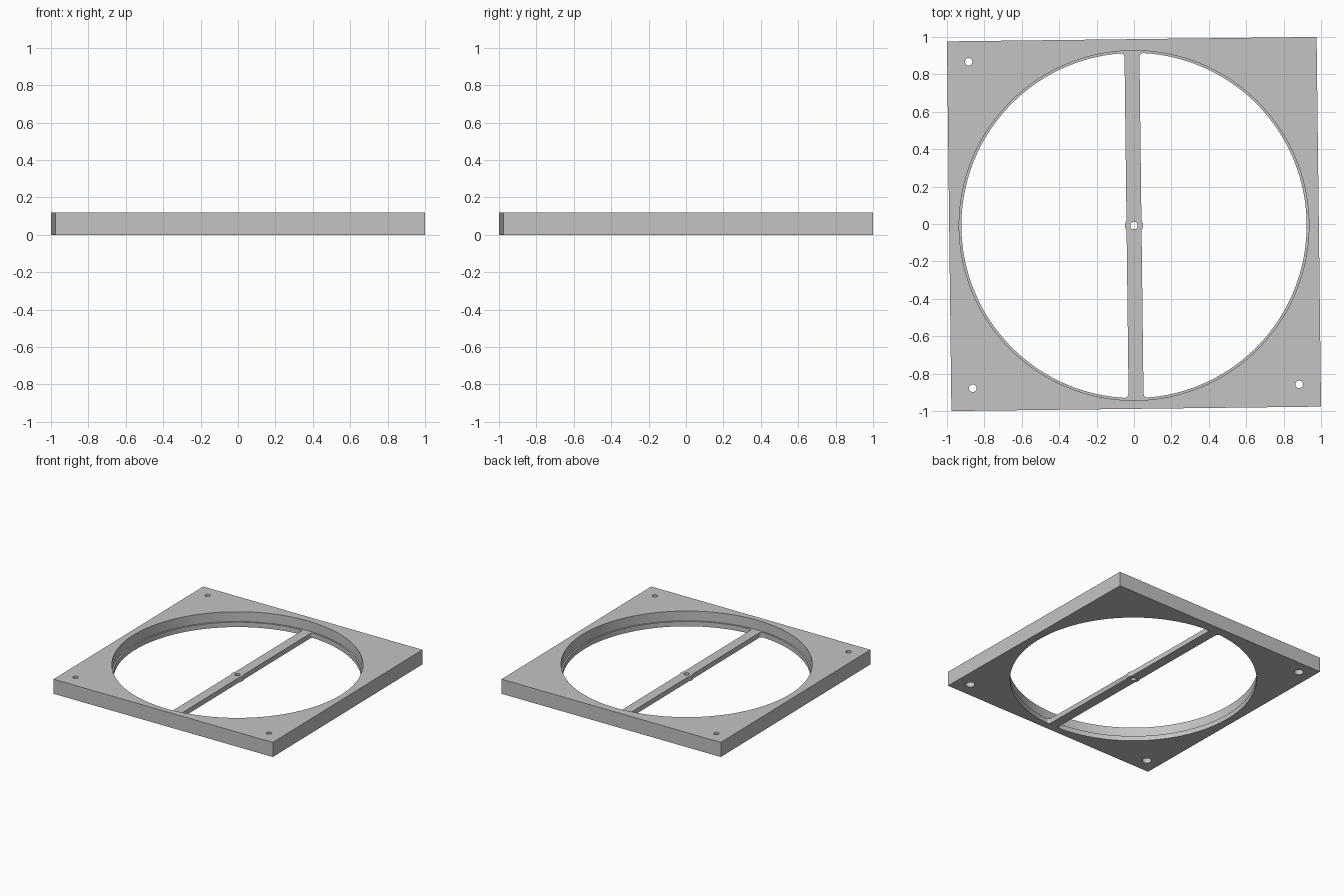
import bpy, bmesh, math
from mathutils import Vector

cube = bpy.data.objects.get("Cube")
if cube:
    bpy.data.objects.remove(cube, do_unlink=True)

TWIST = 0.012                     # slight turn of the whole frame
HALF = 1 / (math.cos(TWIST) + math.sin(TWIST))
HEIGHT, LIP = 0.12, 0.04          # frame height, lip and crossbar height
CENTRE = Vector((0, -0.008))      # middle of the round opening
R_BORE, R_LIP = 0.935, 0.923
BAR, FILLET, HUB = 0.04, 0.022, 0.048

grey = bpy.data.materials.new("frame_grey")
grey.use_nodes = True
colour = (0.55, 0.55, 0.55, 1)
grey.diffuse_color = colour
grey.node_tree.nodes["Principled BSDF"].inputs["Base Color"].default_value = colour


def prism(name, outline, z0, z1):
    """Extrude a closed counter-clockwise outline from z0 to z1."""
    bm = bmesh.new()
    face = bm.faces.new([bm.verts.new((x, y, z0)) for x, y in outline])
    top = bmesh.ops.extrude_face_region(bm, geom=[face])["geom"]
    verts = [v for v in top if isinstance(v, bmesh.types.BMVert)]
    bmesh.ops.translate(bm, verts=verts, vec=(0, 0, z1 - z0))
    bmesh.ops.recalc_face_normals(bm, faces=bm.faces)
    mesh = bpy.data.meshes.new(name)
    bm.to_mesh(mesh)
    bm.free()
    mesh.materials.append(grey)
    obj = bpy.data.objects.new(name, mesh)
    bpy.context.collection.objects.link(obj)
    return obj


def arc(c, r, a0, a1, n):
    return [(c[0] + r * math.cos(a0 + (a1 - a0) * i / n),
             c[1] + r * math.sin(a0 + (a1 - a0) * i / n)) for i in range(n + 1)]


def circle(c, r, n):
    return arc(c, r, 0, math.tau, n)[:-1]


def window(side):
    """D-shaped opening beside the crossbar, with rounded corners and a hub bulge."""
    fx = BAR + FILLET
    fy = math.sqrt((R_LIP - FILLET) ** 2 - fx ** 2)
    tip = math.atan2(fy, fx)
    bulge = math.acos(BAR / HUB)
    pts = arc((0, 0), R_LIP, -tip, tip, 90)
    pts += arc((fx, fy), FILLET, tip, math.pi, 8)[1:]
    pts += arc((0, 0), HUB, bulge, -bulge, 8)
    pts += arc((fx, -fy), FILLET, math.pi, math.tau - tip, 8)[:-1]
    return [(side * x + CENTRE.x, y + CENTRE.y) for x, y in pts]


# Square frame
frame = prism("square_frame", [(-HALF, -HALF), (HALF, -HALF), (HALF, HALF), (-HALF, HALF)], 0, HEIGHT)

# Round bore down to the lip, and the two windows that leave the crossbar
cutters = [prism("bore_cutter", circle(CENTRE, R_BORE, 192), LIP, 0.3)]
cutters += [prism("window_cutter", window(s), -0.1, 0.2) for s in (-1, 1)]

# Hub hole, and three screw holes with wider bores from below
cutters.append(prism("hub_hole_cutter", circle(CENTRE, 0.02, 32), -0.1, 0.2))
for sx, sy in ((-1, 1), (-1, -1), (1, -1)):
    spot = (sx * 0.873, sy * 0.873 + 0.005)
    cutters.append(prism("screw_hole_cutter", circle(spot, 0.02, 32), -0.1, 0.2))
    cutters.append(prism("screw_bore_cutter", circle(spot, 0.035, 32), -0.1, 0.08))

for cutter in cutters:
    mod = frame.modifiers.new("cut", "BOOLEAN")
    mod.operation, mod.solver, mod.object = "DIFFERENCE", "EXACT", cutter
bpy.context.view_layer.update()
result = bpy.data.meshes.new_from_object(frame.evaluated_get(bpy.context.evaluated_depsgraph_get()))
frame.modifiers.clear()
frame.data = result
for cutter in cutters:
    bpy.data.objects.remove(cutter, do_unlink=True)

# Turn the frame and smooth the round walls
frame.rotation_euler.z = TWIST
bpy.ops.object.select_all(action="DESELECT")
frame.select_set(True)
bpy.context.view_layer.objects.active = frame
bpy.ops.object.shade_smooth_by_angle(angle=math.radians(30))
